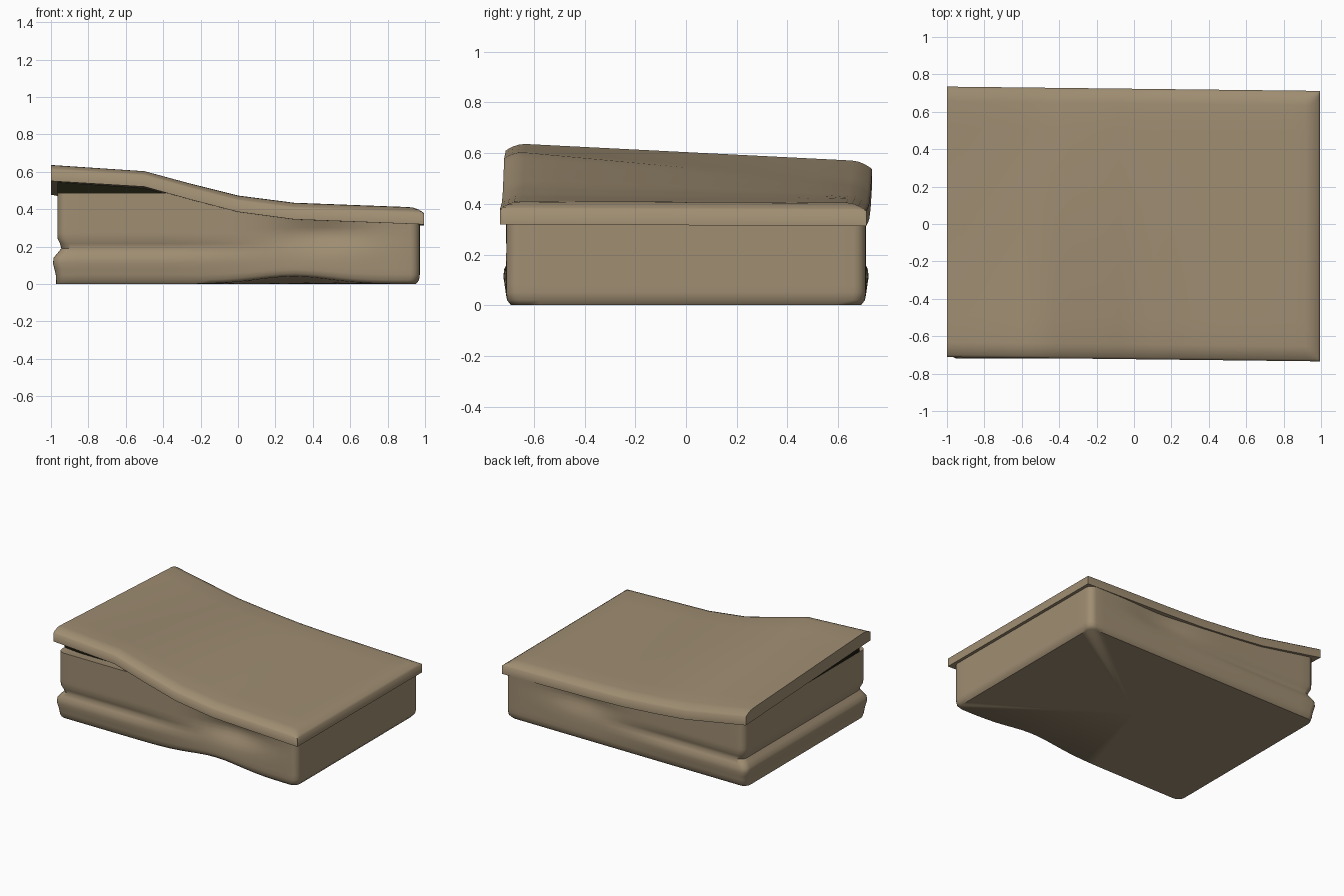
import bpy, bmesh, math

if "Cube" in bpy.data.objects:
    bpy.data.objects.remove(bpy.data.objects["Cube"])

def material(name, rgb):
    m = bpy.data.materials.new(name)
    m.diffuse_color = (*rgb, 1)
    m.use_nodes = True
    m.node_tree.nodes["Principled BSDF"].inputs["Base Color"].default_value = m.diffuse_color
    return m

TAN = material("worn tan", (0.35, 0.27, 0.17))
DARK = material("dark gap", (0.010, 0.009, 0.004))

# Height of the sagging lid along its front and back edges
FRONT = [(-1, .64), (-.5, .61), (-.25, .54), (0, .475), (.3, .435), (1, .408)]
BACK = [(-1, .567), (-.5, .475), (-.25, .45), (0, .43), (.25, .42), (1, .403)]

def lerp_table(table, x):
    x = max(-1, min(1, x))
    for (x0, z0), (x1, z1) in zip(table, table[1:]):
        if x <= x1:
            return z0 + (z1 - z0) * (x - x0) / (x1 - x0)

def lid_top(x, y):
    t = max(0, min(1, (y + .72) / 1.44))
    return lerp_table(FRONT, x) * (1 - t) + lerp_table(BACK, x) * t

def lid_bottom(x, y):
    return lid_top(x, y) - .09

def bump(v, centre, width):
    return math.exp(-((v - centre) / width) ** 2)

def finish(name, bm, mat, angle=50):
    bmesh.ops.recalc_face_normals(bm, faces=bm.faces[:])
    me = bpy.data.meshes.new(name)
    bm.to_mesh(me)
    bm.free()
    me.materials.append(mat)
    ob = bpy.data.objects.new(name, me)
    bpy.context.collection.objects.link(ob)
    bpy.ops.object.select_all(action='DESELECT')
    ob.select_set(True)
    bpy.context.view_layer.objects.active = ob
    bpy.ops.object.shade_smooth_by_angle(angle=math.radians(angle))
    return ob

def slab(name, xs, ys, top, bottom, mat, shear=0.0):
    """Closed slab between two height functions."""
    bm = bmesh.new()
    nx, ny = len(xs), len(ys)
    grids = []
    for f in (top, bottom):
        grids.append([[bm.verts.new((x, y - shear * x, f(x, y))) for y in ys] for x in xs])
    for g in grids:
        for i in range(nx - 1):
            for j in range(ny - 1):
                bm.faces.new((g[i][j], g[i + 1][j], g[i + 1][j + 1], g[i][j + 1]))
    a, b = grids
    for i in range(nx - 1):
        for j in (0, ny - 1):
            bm.faces.new((a[i][j], a[i + 1][j], b[i + 1][j], b[i][j]))
    for j in range(ny - 1):
        for i in (0, nx - 1):
            bm.faces.new((a[i][j], a[i][j + 1], b[i][j + 1], b[i][j]))
    return finish(name, bm, mat, 60)

# Lid: warped slab with softened front, back and right edges
def lid_surface(x, y):
    e = min(y + .723, .723 - y, .995 - x)
    return lid_top(x, y) - .03 * max(0, 1 - e / .08) ** 2

soft = [0, .012, .03, .055, .08]
xs = [-1, -.9, -.8, -.7, -.6, -.5, -.42, -.33, -.25, -.16, -.08, 0, .1, .2, .3, .45, .6, .75, .85]
xs = xs + [.995 - s for s in reversed(soft)]
ys = [-.723 + s for s in soft] + [-.5 + .125 * k for k in range(9)] + [.723 - s for s in reversed(soft)]
slab("lid", xs, ys, lid_surface, lid_bottom, TAN, .0115)

# Dark filler showing in the gap under the raised left end
slab("gap_filler", [-.965, -.8, -.65, -.5, -.4], [-.63, -.3, 0, .3, .64],
     lambda x, y: lid_bottom(x, y) + .03, lambda x, y: .38, DARK)

# Body outline: rounded rectangle
def outline(hx, hy, r, nlong=24, nshort=16, narc=5):
    pts = []
    corners = [(hx - r, -hy + r, -90), (hx - r, hy - r, 0), (-hx + r, hy - r, 90), (-hx + r, -hy + r, 180)]
    for k, (cx, cy, a0) in enumerate(corners):
        arc = [(cx + r * math.cos(math.radians(a0 + 90 * t / narc)),
                cy + r * math.sin(math.radians(a0 + 90 * t / narc))) for t in range(narc + 1)]
        pts += arc
        nx, ny, na = corners[(k + 1) % 4]
        end = (nx + r * math.cos(math.radians(na)), ny + r * math.sin(math.radians(na)))
        n = nshort if k % 2 == 0 else nlong
        pts += [(arc[-1][0] + (end[0] - arc[-1][0]) * i / n,
                 arc[-1][1] + (end[1] - arc[-1][1]) * i / n) for i in range(1, n)]
    return pts

def body_point(px, py, z, base):
    x, y = px, py
    left = max(0, min(1, (.25 - px) / .6))
    # groove and swollen foot on the left half
    ridge = .018 * bump(z, .12, .05) - .03 * bump(z, .19, .03)
    inset = .02 if base else (.004 if z < .03 else 0)
    if px < -.9:
        x -= ridge * 1.0 - .006 * (z > .2)
    if px > .9:
        x -= inset
    if py < -.6:
        y -= ridge * .6 * left - inset
        y += .05 * bump(px, .45, .25) * bump(z, .27, .08)
    if py > .6:
        y += ridge * .6 * left - inset
        y -= .035 * bump(px, .35, .25) * bump(z, .28, .08)
    # base edge lifted along the front
    if z < .15:
        front = max(0, min(1, (-py - .3) / .4))
        z += .04 * bump(px, .3, .27) * front * (1 - z / .15)
    return (x, y, z)

# Body: stacked rings with a top following the lid
bm = bmesh.new()
levels = [0, .02, .05, .08, .11, .14, .165, .19, .215, .24, .27, .30, None]
shape = outline(.972, .71, .05)
rings = []
for k, z in enumerate(levels):
    ring = []
    for px, py in shape:
        h = min(.485, lid_bottom(px, py) + .03) if z is None else z
        ring.append(bm.verts.new(body_point(px, py, h, k == 0)))
    rings.append(ring)
n = len(shape)
for a, b in zip(rings, rings[1:]):
    for i in range(n):
        j = (i + 1) % n
        bm.faces.new((a[i], a[j], b[j], b[i]))
for ring, z in ((rings[0], 0), (rings[-1], .39)):
    c = bm.verts.new((0, 0, z))
    for i in range(n):
        bm.faces.new((ring[i], ring[(i + 1) % n], c))
finish("body", bm, TAN, 50)
